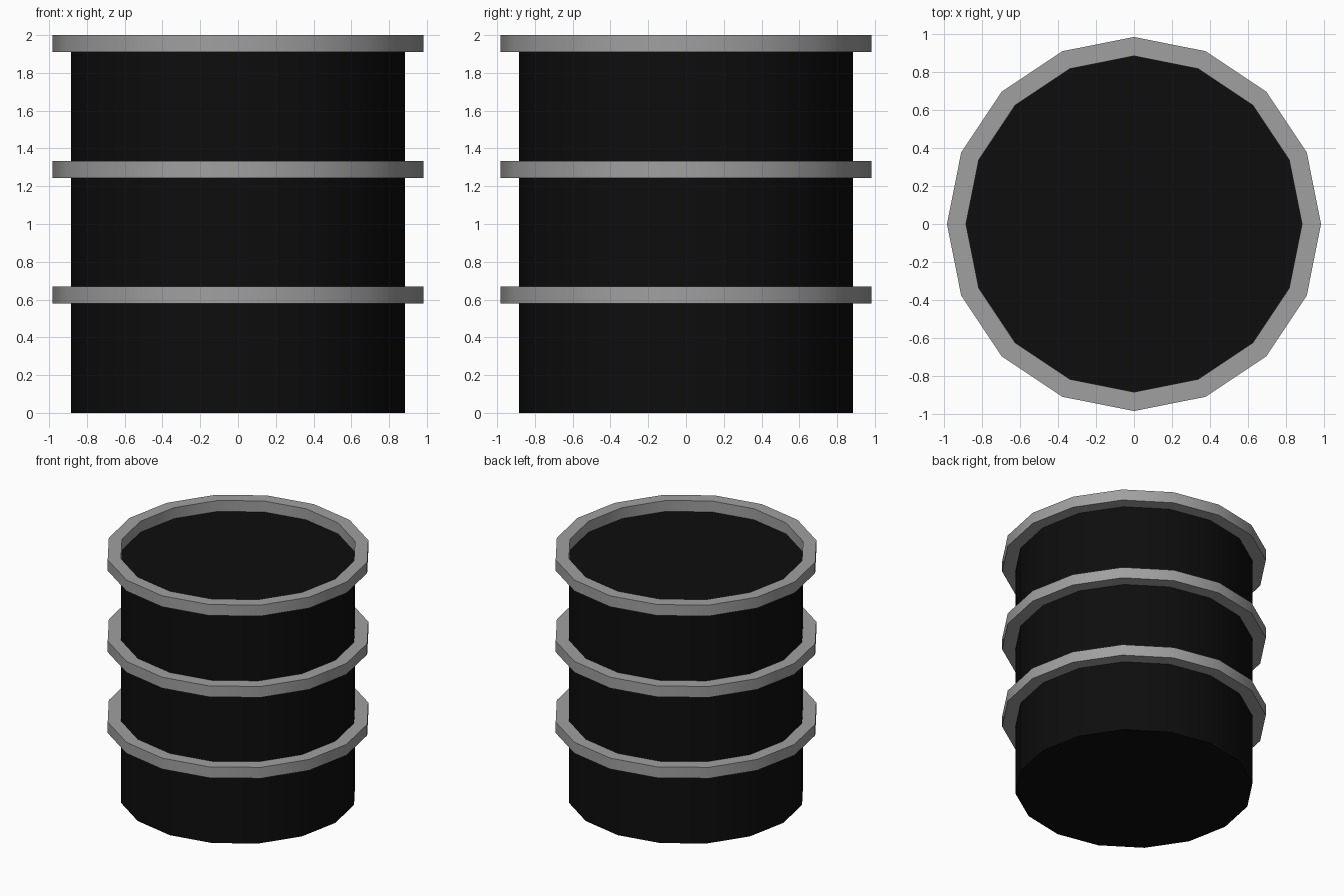
import bpy
import math

if "Cube" in bpy.data.objects:
    bpy.data.objects.remove(bpy.data.objects["Cube"])

SIDES = 16
BODY_R = 0.883
RIM_R = 0.983
BAND_H = 0.09


def material(name, colour):
    mat = bpy.data.materials.new(name)
    mat.diffuse_color = (*colour, 1.0)
    mat.use_nodes = True
    mat.node_tree.nodes["Principled BSDF"].inputs["Base Color"].default_value = mat.diffuse_color
    return mat


def finish(obj, mat):
    """Assign the colour and smooth the sides while keeping the rims sharp."""
    obj.data.materials.append(mat)
    bpy.ops.object.select_all(action='DESELECT')
    obj.select_set(True)
    bpy.context.view_layer.objects.active = obj
    bpy.ops.object.shade_smooth_by_angle(angle=math.radians(35))


def band(name, z0, z1, mat):
    """Square-section ring swept round the drum."""
    section = [(BODY_R, z0), (RIM_R, z0), (RIM_R, z1), (BODY_R, z1)]
    n = len(section)
    verts, faces = [], []
    for i in range(SIDES):
        a = 2 * math.pi * i / SIDES
        verts += [(r * math.cos(a), r * math.sin(a), z) for r, z in section]
        j = (i + 1) % SIDES
        for k in range(n):
            m = (k + 1) % n
            faces.append((i * n + k, j * n + k, j * n + m, i * n + m))
    mesh = bpy.data.meshes.new(name)
    mesh.from_pydata(verts, [], faces)
    obj = bpy.data.objects.new(name, mesh)
    bpy.context.collection.objects.link(obj)
    finish(obj, mat)


black = material("black_paint", (0.004, 0.004, 0.004))
grey = material("grey_metal", (0.35, 0.35, 0.35))

# Drum body, its lid sunk to the underside of the top rim
lid_z = 2.0 - BAND_H
bpy.ops.mesh.primitive_cylinder_add(vertices=SIDES, radius=BODY_R, depth=lid_z,
                                    location=(0, 0, lid_z / 2))
body = bpy.context.object
body.name = "drum_body"
finish(body, black)

# Two hoops and the raised top rim
for name, z in (("lower_hoop", 0.58), ("upper_hoop", 1.243), ("top_rim", lid_z)):
    band(name, z, z + BAND_H, grey)
